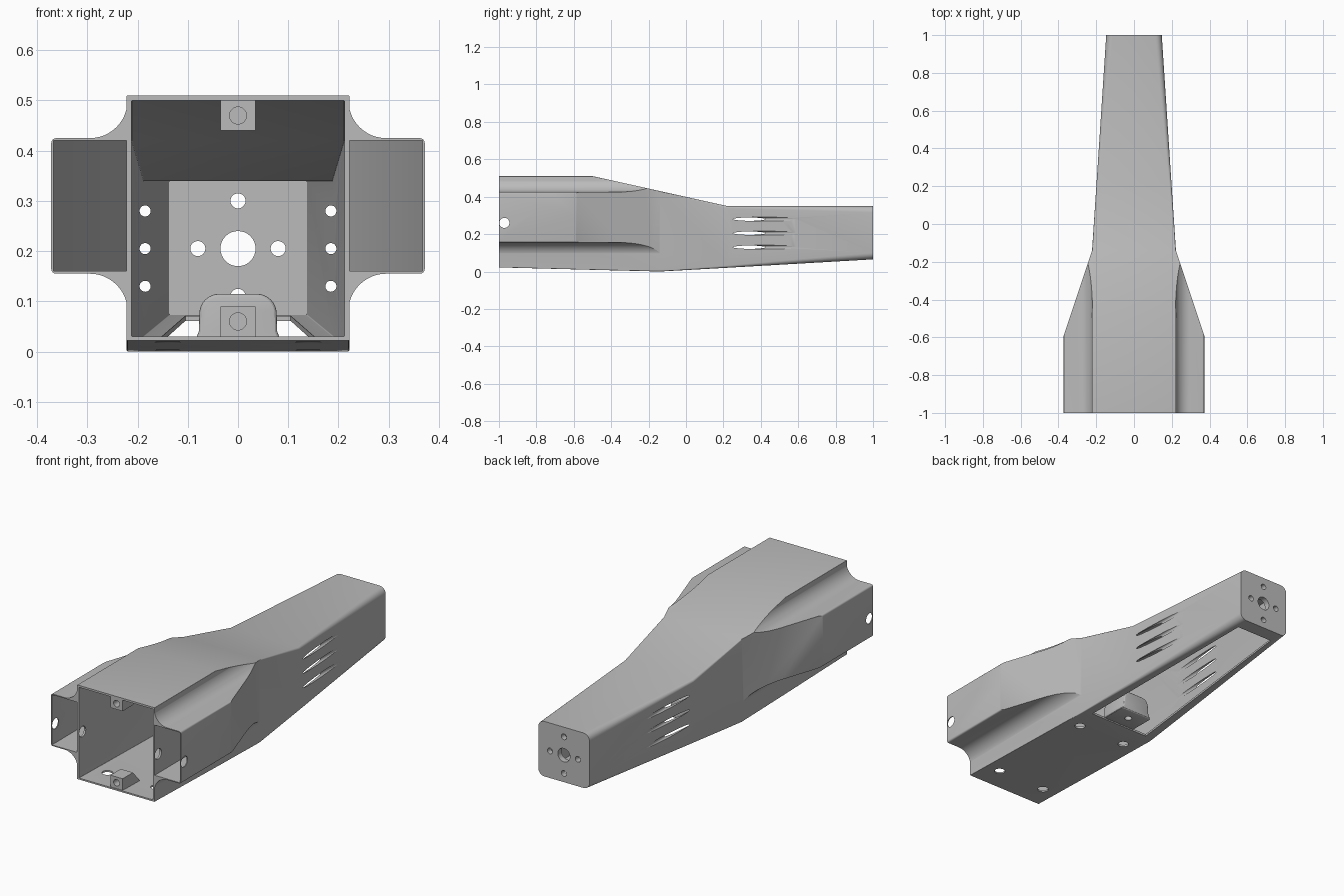
import bpy, bmesh, math
from mathutils import Vector

if "Cube" in bpy.data.objects:
    bpy.data.objects.remove(bpy.data.objects["Cube"], do_unlink=True)

grey = bpy.data.materials.new("plain_grey")
grey.use_nodes = True
colour = (0.5, 0.5, 0.5, 1)
grey.diffuse_color = colour
grey.node_tree.nodes["Principled BSDF"].inputs["Base Color"].default_value = colour


def finish(name, bm):
    bmesh.ops.recalc_face_normals(bm, faces=bm.faces)
    mesh = bpy.data.meshes.new(name)
    bm.to_mesh(mesh)
    bm.free()
    mesh.materials.append(grey)
    obj = bpy.data.objects.new(name, mesh)
    bpy.context.collection.objects.link(obj)
    return obj


def prism(name, pts, axis, start, end):
    """Extrude a flat outline along one axis."""
    place = {"x": lambda p, t: (t, p[0], p[1]),
             "y": lambda p, t: (p[0], t, p[1]),
             "z": lambda p, t: (p[0], p[1], t)}[axis]
    bm = bmesh.new()
    face = bm.faces.new([bm.verts.new(place(p, start)) for p in pts])
    new = bmesh.ops.extrude_face_region(bm, geom=[face])["geom"]
    shift = Vector(place((0, 0), end - start))
    bmesh.ops.translate(bm, vec=shift, verts=[v for v in new if isinstance(v, bmesh.types.BMVert)])
    return finish(name, bm)


def arc(cx, cz, r, a0, a1, n=8):
    angles = [math.radians(a0 + (a1 - a0) * i / n) for i in range(n + 1)]
    return [(cx + r * math.cos(a), cz + r * math.sin(a)) for a in angles]


def rod(centre, r, axis, start, end):
    return prism("cutter", arc(*centre, r, 0, 360, 32)[:-1], axis, start, end)


def loft(name, stations):
    """Skin rounded rectangles given as y, half width, bottom, top, corner radius."""
    bm = bmesh.new()
    rings = []
    for y, w, lo, hi, r in stations:
        pts = []
        for sx, cz, a in ((1, hi - r, 0), (-1, hi - r, 90), (-1, lo + r, 180), (1, lo + r, 270)):
            pts += arc(sx * (w - r), cz, r, a, a + 90, 6)
        rings.append([bm.verts.new((x, y, z)) for x, z in pts])
    for a, b in zip(rings, rings[1:]):
        for i in range(len(a)):
            j = (i + 1) % len(a)
            bm.faces.new((a[i], a[j], b[j], b[i]))
    bm.faces.new(rings[0])
    bm.faces.new(rings[-1])
    return finish(name, bm)


def combine(obj, other, operation="DIFFERENCE"):
    mod = obj.modifiers.new("combine", "BOOLEAN")
    mod.operation, mod.solver, mod.object = operation, "EXACT", other
    bpy.context.view_layer.objects.active = obj
    bpy.ops.object.modifier_apply(modifier=mod.name)
    bpy.data.objects.remove(other, do_unlink=True)


def mirrored(pts):
    return pts + [(-x, v) for x, v in reversed(pts)]


# Tapering outer skin of the arm
arm = loft("arm_shell", [(-1, .222, .022, .51, .002), (-.5, .222, .009, .51, .002),
                         (-.14, .222, 0, .43, .004), (.22, .198, .02, .35, .012),
                         (1, .147, .065, .35, .035)])

# Side pods with concave fillets, trimmed to the plan taper and roof slope
half = ([(.1, .5)] + arc(.295, .5, .075, 180, 270, 12) + arc(.362, .415, .01, 90, 0, 4)
        + arc(.362, .165, .01, 0, -90, 4) + arc(.295, .08, .075, 90, 180, 12) + [(.1, .08)])
pods = prism("pods", mirrored(half), "y", -1, -.1)
plan = [(.372, -1), (.372, -.59), (.222, -.14)]
combine(pods, prism("cutter", mirrored(plan), "z", 0, .6), "INTERSECT")
roof = [(-1.1, .01), (-1.1, .51), (-.5, .51), (-.1, .421), (-.1, .01)]
combine(pods, prism("cutter", roof, "x", -.5, .5), "INTERSECT")
combine(arm, pods, "UNION")

# Hollow interior, open at the front
combine(arm, loft("cutter", [(-1.1, .212, .032, .5, .002), (-.5, .212, .019, .5, .002),
                             (-.14, .212, .011, .42, .002), (.22, .188, .031, .34, .002),
                             (.97, .137, .073, .34, .002)]))

# Pod pockets and side vents
for s in (-1, 1):
    pocket = [(.222, -1.1), (.367, -1.1), (.367, -.592), (.222, -.157)]
    combine(arm, prism("cutter", [(s * x, y) for x, y in pocket], "z", .16, .42))
    for z in (.13, .205, .28):
        combine(arm, rod((s * .185, z), .011, "y", 0, .75))

# Cable holes through the pods
combine(arm, rod((-.971, .26), .027, "x", -.5, .5))

# Long opening and screw holes in the underside
combine(arm, prism("cutter", mirrored([(.172, -.115), (.105, .93)]), "z", -.1, .12))
for x in (-.14, .14):
    for y in (-.87, -.25):
        combine(arm, rod((x, y), .026, "z", -.1, .1))

# Mounting holes in the end wall
for x, z, r in ((0, .205, .035), (0, .3, .015), (0, .11, .015), (-.08, .205, .015), (.08, .205, .015)):
    combine(arm, rod((x, z), r, "y", .9, 1.1))

# Wedge-backed screw bosses at the mouth
for name, base, tip, hole in (("lower_boss", .022, .09, .06), ("upper_boss", .505, .44, .47)):
    boss = prism(name, [(-.995, base), (-.995, tip), (-.91, tip), (-.85, base)], "x", -.035, .035)
    combine(boss, rod((0, hole), .017, "y", -1.1, -.93))

# Rounded latch hump over the front edge of the opening
side = [(.095, .008), (.085, .022), (.078, .04)] + arc(.037, .075, .04, 0, 90, 8)
hump = prism("latch_hump", mirrored(side), "y", -.14, .02)
bevel = hump.modifiers.new("round", "BEVEL")
bevel.width, bevel.segments, bevel.limit_method = .008, 3, "ANGLE"
bevel.angle_limit = math.radians(60)
bpy.context.view_layer.objects.active = hump
bpy.ops.object.modifier_apply(modifier=bevel.name)
combine(hump, rod((0, -.045), .018, "z", -.05, .07))

# Smooth the curved surfaces and keep crisp edges
for obj in bpy.data.objects:
    obj.select_set(obj.type == "MESH" and grey.name in obj.data.materials)
bpy.context.view_layer.objects.active = arm
bpy.ops.object.shade_smooth_by_angle(angle=math.radians(25))
